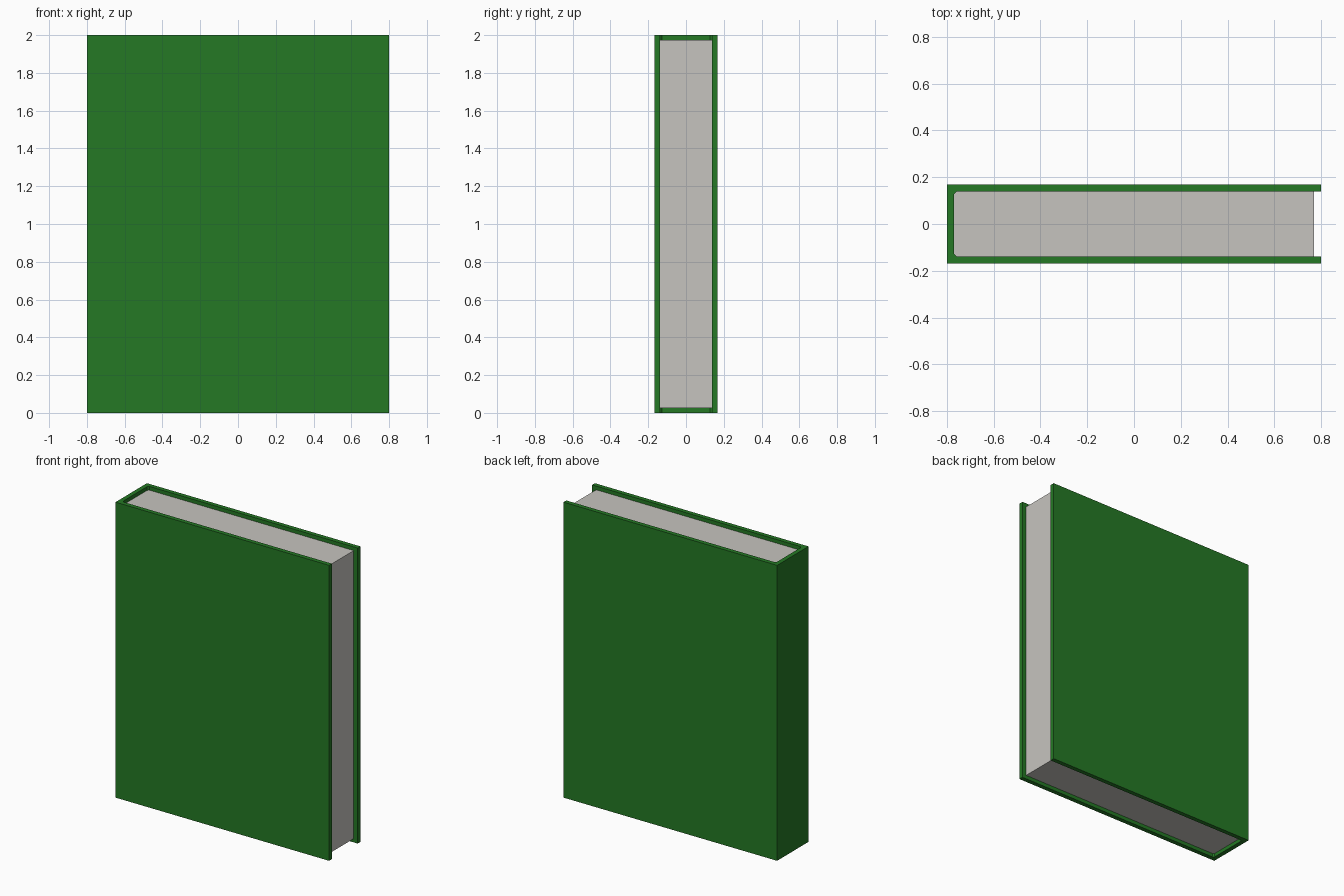
import bpy, bmesh

if "Cube" in bpy.data.objects:
    bpy.data.objects.remove(bpy.data.objects["Cube"])

W, D, H = 0.80, 0.168, 2.0   # half width, half depth, height
T = 0.03                     # board thickness
C = 0.01                     # small chamfer inside the spine


def material(name, rgb):
    m = bpy.data.materials.new(name)
    m.diffuse_color = (*rgb, 1.0)
    m.use_nodes = True
    m.node_tree.nodes["Principled BSDF"].inputs["Base Color"].default_value = m.diffuse_color
    return m


def extrude_profile(name, points, z0, z1, mat):
    """Extrude a closed outline in the xy plane from z0 to z1."""
    bm = bmesh.new()
    face = bm.faces.new([bm.verts.new((x, y, z0)) for x, y in points])
    res = bmesh.ops.extrude_face_region(bm, geom=[face])
    top = [g for g in res["geom"] if isinstance(g, bmesh.types.BMVert)]
    bmesh.ops.translate(bm, verts=top, vec=(0, 0, z1 - z0))
    bmesh.ops.recalc_face_normals(bm, faces=bm.faces[:])
    mesh = bpy.data.meshes.new(name)
    bm.to_mesh(mesh)
    bm.free()
    mesh.materials.append(mat)
    ob = bpy.data.objects.new(name, mesh)
    bpy.context.collection.objects.link(ob)
    return ob


green = material("green cover", (0.0178, 0.190, 0.0178))
paper = material("paper grey", (0.565, 0.552, 0.520))

xi, yi = -W + T, D - T       # inner faces of spine and boards

# Cover: U-shaped profile of two boards joined by the spine
inner = [(xi + C, -yi), (xi, -yi + C), (xi, yi - C), (xi + C, yi)]
extrude_profile(
    "cover",
    [(-W, -D), (W, -D), (W, -yi)] + inner[:1] + inner[1:]
    + [(W, yi), (W, D), (-W, D)],
    0, H, green)

# Page block: fills the U, set back from the open edges
extrude_profile(
    "page_block",
    [(W - T, -yi)] + inner + [(W - T, yi)],
    0.025, H - 0.025, paper)
